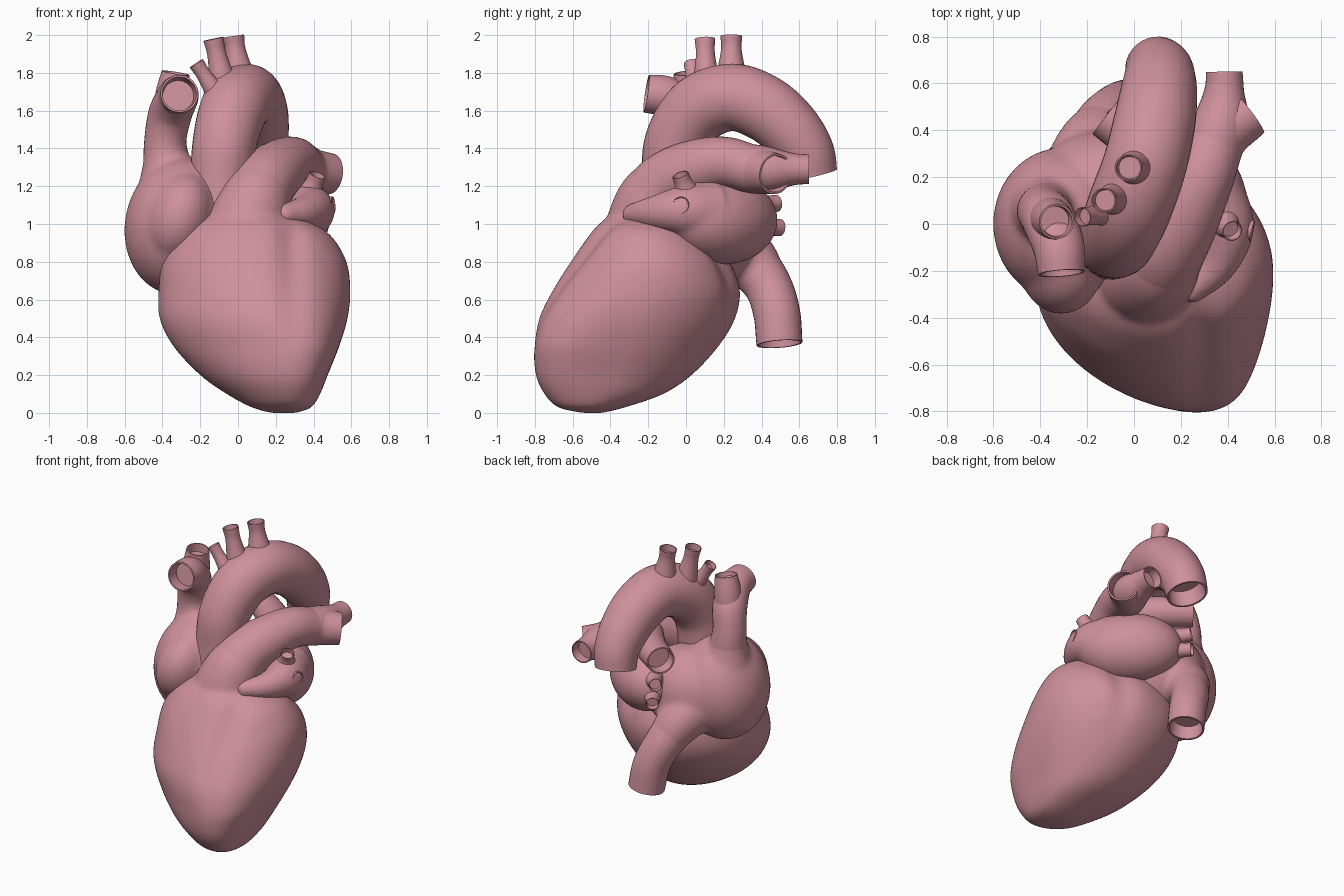
import bpy, bmesh, math
from mathutils import Vector, Matrix, Euler

if "Cube" in bpy.data.objects:
    bpy.data.objects.remove(bpy.data.objects["Cube"])

mat = bpy.data.materials.new("muscle_pink")
mat.diffuse_color = (0.62, 0.28, 0.33, 1)
mat.use_nodes = True
mat.node_tree.nodes["Principled BSDF"].inputs["Base Color"].default_value = mat.diffuse_color


def spline(keys, steps):
    """Catmull-Rom through tuples of any length."""
    k = [Vector(p) for p in keys]
    k = [2 * k[0] - k[1]] + k + [2 * k[-1] - k[-2]]
    out = []
    for i in range(1, len(k) - 2):
        a, b, c, d = k[i - 1:i + 3]
        for s in range(steps):
            t = s / steps
            out.append(0.5 * (2 * b + (c - a) * t + (2 * a - 5 * b + 4 * c - d) * t * t
                              + (3 * b - a - 3 * c + d) * t ** 3))
    return out + [k[-2]]


def finish(name, bm, angle=50):
    bmesh.ops.recalc_face_normals(bm, faces=bm.faces[:])
    me = bpy.data.meshes.new(name)
    bm.to_mesh(me)
    bm.free()
    ob = bpy.data.objects.new(name, me)
    bpy.context.collection.objects.link(ob)
    me.materials.append(mat)
    bpy.ops.object.select_all(action='DESELECT')
    ob.select_set(True)
    bpy.context.view_layer.objects.active = ob
    bpy.ops.object.shade_smooth_by_angle(angle=math.radians(angle))
    return ob


def loft(name, rings):
    bm = bmesh.new()
    vs = [[bm.verts.new(p) for p in r] for r in rings]
    n = len(vs[0])
    for a, b in zip(vs, vs[1:]):
        for i in range(n):
            bm.faces.new((a[i], a[(i + 1) % n], b[(i + 1) % n], b[i]))
    bm.faces.new(vs[0])
    bm.faces.new(vs[-1])
    return finish(name, bm)


def tube(name, keys, hollow=True, n=32):
    """Vessel through (x, y, z, radius) keys; the far end is hollowed out or rounded."""
    pts = [(Vector(p[:3]), p[3]) for p in spline(keys, 8)]
    rings, side = [], None
    last = len(pts) - 1
    for i, (c, r) in enumerate(pts):
        t = (pts[min(i + 1, last)][0] - pts[max(i - 1, 0)][0]).normalized()
        if side is None:
            side = t.orthogonal()
        side = (side - t * side.dot(t)).normalized()
        up = t.cross(side)

        def ring(c, r):
            return [c + r * (side * math.cos(2 * math.pi * j / n) + up * math.sin(2 * math.pi * j / n))
                    for j in range(n)]
        rings.append(ring(c, r))
    if hollow:
        rings.append(ring(c, r * 0.9))
        rings.append(ring(c - t * r * 0.8, r * 0.82))
    else:
        for a in (25, 50, 75):
            q = math.radians(a)
            rings.append(ring(c + t * r * math.sin(q), r * math.cos(q)))
    return loft(name, rings)


def blob(name, centre, radii, tilt=0, turn=0):
    bm = bmesh.new()
    bmesh.ops.create_uvsphere(bm, u_segments=48, v_segments=32, radius=1)
    bm.transform(Matrix.LocRotScale(Vector(centre), Euler((0, tilt, turn)), Vector(radii)))
    return finish(name, bm)


def fuse(parts, smooth):
    """Melt overlapping solids into one soft body."""
    bpy.ops.object.select_all(action='DESELECT')
    for p in parts:
        p.select_set(True)
    bpy.context.view_layer.objects.active = parts[0]
    bpy.ops.object.join()
    m = parts[0].modifiers.new("melt", 'REMESH')
    m.mode, m.voxel_size, m.use_smooth_shade = 'VOXEL', 0.015, True
    s = parts[0].modifiers.new("soften", 'SMOOTH')
    s.factor, s.iterations = 0.5, smooth


# Ventricles: horizontal slices (z, xmin, xmax, ymin, ymax), front pulled toward the apex
slices = [(0.0, 0.17, 0.31, -0.55, -0.44), (0.03, 0.07, 0.39, -0.68, -0.32),
          (0.1, -0.06, 0.435, -0.75, -0.12), (0.2, -0.2, 0.475, -0.795, 0.03),
          (0.35, -0.34, 0.535, -0.805, 0.17), (0.5, -0.415, 0.58, -0.78, 0.26),
          (0.65, -0.42, 0.595, -0.705, 0.285), (0.8, -0.40, 0.575, -0.61, 0.23),
          (0.93, -0.32, 0.50, -0.52, 0.12), (1.0, -0.24, 0.40, -0.46, 0.04),
          (1.06, -0.12, 0.22, -0.38, -0.1)]
rings = []
for z, x0, x1, y0, y1 in spline(slices, 6):
    cx, cy, rx, ry = (x0 + x1) / 2, (y0 + y1) / 2, (x1 - x0) / 2, (y1 - y0) / 2
    pull = max(0, 0.27 - cx) * min(1, max(0, (0.85 - z) / 0.5))
    ring = []
    for j in range(96):
        a = 2 * math.pi * j / 96
        s = math.sin(a)
        x = cx + rx * math.cos(a) + pull * max(0, -s) ** 2
        # groove between the two ventricles
        dent = 0.05 * math.exp(-((x - 0.29) / 0.07) ** 2) * min(1, max(0, z - 0.3) * 1.6)
        ring.append((x, cy + ry * s - math.copysign(dent, s) * abs(s), max(z, 0)))
    rings.append(ring)
outflow = tube("outflow", [(0.04, -0.17, 0.75, 0.27), (0.05, -0.2, 0.95, 0.235), (0.09, -0.18, 1.11, 0.195),
                           (0.14, -0.1, 1.215, 0.165)], hollow=False)
fuse([loft("ventricles", rings), outflow], 14)

# Atria, with the flared roots of the great veins
fuse([blob("right_atrium", (-0.31, 0.0, 0.99), (0.29, 0.325, 0.365), 0.15),
      blob("auricle", (-0.31, -0.15, 1.03), (0.18, 0.235, 0.25), 0.3),
      blob("back", (-0.12, 0.13, 0.97), (0.32, 0.27, 0.3)),
      tube("upper_root", [(-0.35, 0.05, 1.05, 0.23), (-0.37, 0.05, 1.26, 0.15),
                          (-0.385, 0.05, 1.4, 0.11)], hollow=False),
      tube("lower_root", [(-0.22, 0.15, 0.92, 0.2), (-0.18, 0.32, 0.82, 0.16),
                          (-0.12, 0.43, 0.68, 0.12)], hollow=False)], 20)
fuse([blob("left_atrium", (0.19, 0.19, 1.02), (0.345, 0.235, 0.235), 0, -math.pi / 4),
      tube("auricle", [(0.3, 0.12, 1.06, 0.18), (0.38, -0.02, 1.07, 0.135),
                       (0.35, -0.17, 1.06, 0.09), (0.25, -0.28, 1.05, 0.06)], hollow=False)], 10)

# Aorta and its three branches
tube("aorta", [(-0.09, -0.08, 0.95, 0.17), (-0.09, -0.07, 1.2, 0.165), (-0.07, -0.05, 1.43, 0.17),
               (-0.02, 0.07, 1.61, 0.18), (0.045, 0.25, 1.67, 0.178), (0.085, 0.42, 1.61, 0.175),
               (0.105, 0.55, 1.5, 0.165), (0.11, 0.635, 1.38, 0.15), (0.1, 0.665, 1.26, 0.138)])
for name, root, tip, r in (("arch_branch_left", (0.01, 0.24, 1.76), (-0.025, 0.24, 1.995), 0.058),
                           ("arch_branch_middle", (-0.07, 0.11, 1.7), (-0.13, 0.1, 1.98), 0.054),
                           ("arch_branch_right", (-0.09, 0.05, 1.65), (-0.22, 0.03, 1.85), 0.042)):
    mid = [(a + 2 * b) / 3 for a, b in zip(root, tip)]
    tube(name, [(*root, r * 1.5), (*mid, r * 0.95), (*tip, r)])

# Pulmonary trunk and arteries
tube("pulmonary_trunk", [(0.09, -0.18, 1.11, 0.19), (0.14, -0.1, 1.215, 0.17),
                         (0.21, 0.03, 1.285, 0.157), (0.29, 0.2, 1.325, 0.137),
                         (0.36, 0.37, 1.285, 0.125), (0.49, 0.475, 1.265, 0.108)])
tube("left_pulmonary_artery", [(0.31, 0.25, 1.31, 0.125), (0.37, 0.43, 1.29, 0.12),
                               (0.385, 0.57, 1.29, 0.085), (0.385, 0.65, 1.29, 0.078)])
tube("right_pulmonary_artery", [(0.25, 0.12, 1.3, 0.12), (0.06, 0.32, 1.29, 0.105),
                                (-0.12, 0.46, 1.29, 0.095)])

# Great veins
tube("upper_vein", [(-0.37, 0.05, 1.27, 0.135), (-0.385, 0.05, 1.43, 0.112),
                    (-0.36, 0.01, 1.58, 0.115), (-0.32, -0.1, 1.67, 0.11), (-0.31, -0.21, 1.69, 0.1)])
tube("upper_vein_branch", [(-0.37, 0.03, 1.48, 0.09), (-0.35, 0.02, 1.67, 0.09),
                           (-0.33, 0.01, 1.8, 0.075)])
tube("lower_vein", [(-0.18, 0.32, 0.82, 0.145), (-0.12, 0.43, 0.68, 0.127),
                    (-0.06, 0.48, 0.53, 0.124), (-0.03, 0.495, 0.365, 0.122)])

# Lung veins entering the left atrium
for name, root, tip in (("left_lung_vein_upper", (0.36, 0.03, 1.1), (0.42, -0.03, 1.26)),
                        ("left_lung_vein_lower", (0.38, 0.0, 1.09), (0.505, -0.03, 1.1)),
                        ("right_lung_vein_upper", (0.06, 0.3, 1.08), (-0.09, 0.48, 1.11)),
                        ("right_lung_vein_lower", (0.06, 0.3, 1.0), (-0.08, 0.5, 0.98))):
    mid = [(a + 2 * b) / 3 for a, b in zip(root, tip)]
    tube(name, [(*root, 0.1), (*mid, 0.052), (*tip, 0.045)], n=20)
